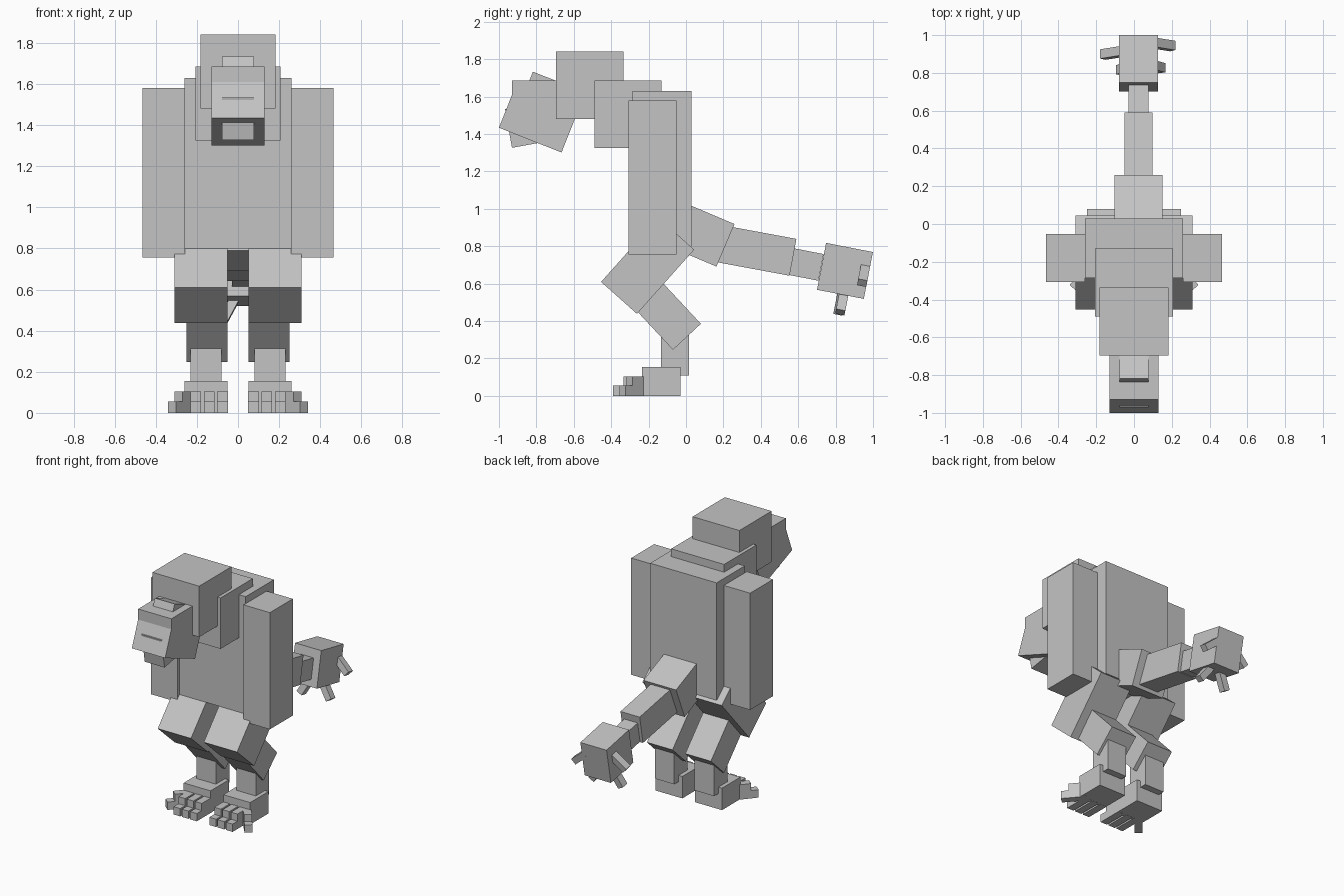
import bpy, math
from mathutils import Vector, Matrix

cube = bpy.data.objects.get("Cube")
if cube:
    bpy.data.objects.remove(cube, do_unlink=True)

GREY = (0.55, 0.55, 0.55, 1)
mat = bpy.data.materials.new("plain_grey")
mat.use_nodes = True
mat.diffuse_color = GREY
mat.node_tree.nodes["Principled BSDF"].inputs["Base Color"].default_value = GREY


def box(name, center, size, rot=None):
    """Box of the given size, optionally turned about its centre."""
    bpy.ops.mesh.primitive_cube_add(size=1)
    ob = bpy.context.object
    ob.name = name
    turn = rot or Matrix.Identity(4)
    ob.data.transform(Matrix.Translation(center) @ turn @ Matrix.Diagonal((*size, 1)))
    ob.data.materials.append(mat)
    return ob


def span(name, x, y, z):
    """Upright box between the limits on each axis."""
    lims = (x, y, z)
    return box(name, [(a + b) / 2 for a, b in lims], [b - a for a, b in lims])


def limb(name, x, end, angle, length, height, width):
    """Box tilted in the side plane, ending at the (y, z) point."""
    a = math.radians(angle)
    mid = Vector((x, *end)) - Vector((0, math.cos(a), math.sin(a))) * length / 2
    return box(name, mid, (width, length, height), Matrix.Rotation(a, 4, 'X'))


# Trunk and head
span("body", (-0.26, 0.26), (-0.285, 0.03), (0.80, 1.63))
span("neck", (-0.207, 0.207), (-0.49, -0.13), (1.325, 1.685))
span("head", (-0.183, 0.183), (-0.695, -0.335), (1.48, 1.84))
span("upper_muzzle", (-0.13, 0.13), (-0.93, -0.57), (1.5, 1.685))
limb("jaw", 0, (-0.954, 1.55), 158.4, 0.36, 0.25, 0.26)
limb("nose", 0, (-0.837, 1.687), 158.4, 0.2, 0.1, 0.155)
limb("chin", 0, (-0.949, 1.43), 190.2, 0.2, 0.21, 0.155)

# Tail with a hand at its end
TX = 0.024
limb("tail_root", TX, (0.211, 0.805), -23, 0.25, 0.247, 0.255)
limb("tail_middle", TX, (0.572, 0.741), -10.5, 0.4, 0.2, 0.15)
limb("tail_wrist", TX, (0.722, 0.687), -11, 0.18, 0.145, 0.105)
limb("tail_hand", TX, (0.975, 0.644), -11, 0.255, 0.255, 0.205)
tilt = Matrix.Rotation(math.radians(-11), 4, 'X')
fingers = [("left_thumb", (0.155, 0.95, 0.645), 50), ("right_thumb", (-0.115, 0.905, 0.66), -50),
           ("left_finger", (0.11, 0.835, 0.5), 35), ("right_finger", (-0.045, 0.825, 0.5), -28)]
for name, pos, lean in fingers:
    swing = Matrix.Rotation(math.radians(-lean), 4, 'Y')
    box("tail_" + name, pos, (0.045, 0.05, 0.13), tilt @ swing)

# Arms, legs and feet on both sides
for side, s in (("left", 1), ("right", -1)):
    box(side + "_arm", (s * 0.362, -0.18, 1.168), (0.206, 0.256, 0.825))
    limb(side + "_thigh", s * 0.18, (-0.358, 0.524), 228.3, 0.46, 0.257, 0.26)
    limb(side + "_calf", s * 0.15, (0.005, 0.316), -47, 0.38, 0.204, 0.2)
    box(side + "_ankle", (s * 0.156, -0.058, 0.23), (0.152, 0.15, 0.24))
    box(side + "_foot", (s * 0.155, -0.133, 0.078), (0.21, 0.205, 0.155))
    for i, x in enumerate((0.075, 0.14, 0.205)):
        box(f"{side}_toe_{i}", (s * x, -0.275, 0.052), (0.052, 0.12, 0.105))
        box(f"{side}_toe_tip_{i}", (s * x, -0.355, 0.027), (0.052, 0.07, 0.055))
    # Outer toe splayed away from the foot
    splay = Matrix.Rotation(s * math.radians(40), 4, 'Z')
    out = Vector((s * math.sin(math.radians(40)), -math.cos(math.radians(40)), 0))
    base = Vector((s * 0.225, -0.225, 0))
    box(side + "_outer_toe", base + out * 0.035 + Vector((0, 0, 0.052)), (0.052, 0.13, 0.105), splay)
    box(side + "_outer_toe_tip", base + out * 0.12 + Vector((0, 0, 0.027)), (0.052, 0.06, 0.055), splay)
